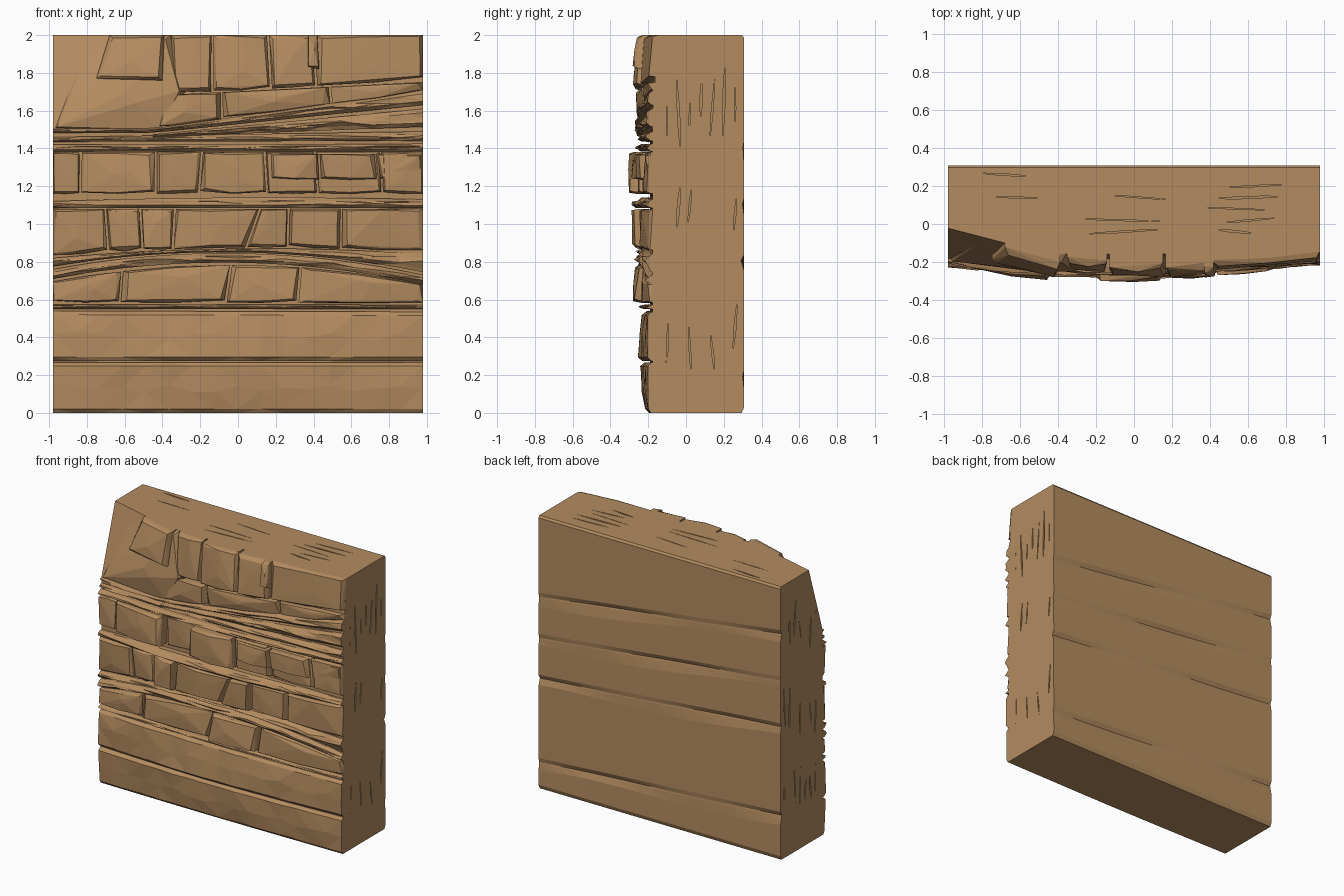
import bpy, bmesh, math, random

if "Cube" in bpy.data.objects:
    bpy.data.objects.remove(bpy.data.objects["Cube"])

random.seed(11)
W, H = 0.98, 2.0
rock = bpy.data.materials.new("sandstone")
rock.diffuse_color = (0.456, 0.262, 0.117, 1)
rock.use_nodes = True
rock.node_tree.nodes["Principled BSDF"].inputs["Base Color"].default_value = rock.diffuse_color
uni = random.uniform


def finish(name, bm):
    bmesh.ops.recalc_face_normals(bm, faces=bm.faces)
    me = bpy.data.meshes.new(name)
    bm.to_mesh(me)
    bm.free()
    ob = bpy.data.objects.new(name, me)
    bpy.context.collection.objects.link(ob)
    me.materials.append(rock)
    return ob


def hull(bm, pts):
    r = bmesh.ops.convex_hull(bm, input=[bm.verts.new(p) for p in pts])
    junk = [v for v in r["geom_interior"] if isinstance(v, bmesh.types.BMVert)]
    bmesh.ops.delete(bm, geom=junk, context="VERTS")


def loft(name, sections):
    bm = bmesh.new()
    rings = [[bm.verts.new(p) for p in s] for s in sections]
    n = len(rings[0])
    for a, b in zip(rings, rings[1:]):
        for i in range(n):
            bm.faces.new((a[i], a[(i + 1) % n], b[(i + 1) % n], b[i]))
    caps = [bm.faces.new(rings[0]), bm.faces.new(rings[-1][::-1])]
    bmesh.ops.triangulate(bm, faces=[f for f in bm.faces if f not in caps])
    return finish(name, bm)


# front surface: bulging in the middle, broken away at the upper left corner
def front(x, z, k, base=-0.203):
    bulge = 0.095 * (1 - abs((x + 0.1) / 1.09) ** 1.6)
    chip = -0.03 - 0.32 * (H - z) - 0.26 * (x + W)
    return max(base - k * bulge + 0.08 * max(0, z - 1.6), chip)


# core slab with stepped courses on the back
sections = []
for i in range(25):
    x = -W + 2 * W * i / 24
    t = (W - x) / (2 * W)
    sec = [(x, max(front(x, H * j / 20, 0.15, -0.185), -0.2) + 0.008, H * j / 20) for j in range(21)]
    sec += [(x, 0.297, H), (x, 0.308, H - 0.015)]
    for n, z in enumerate((1.40, 1.10, 0.80, 0.19)):
        z += (0.25 - 0.04 * n) * t
        g = 0.012 + 0.006 * math.sin(4 * x + 2 * n)
        sec += [(x, 0.307, z + 0.035), (x, 0.309 - g, z + 0.004),
                (x, 0.309 - g * 0.8, z - 0.006), (x, 0.306, z - 0.06 - 0.02 * math.sin(3 * x + n))]
    sec += [(x, 0.308, 0.03), (x, 0.295, 0)]
    sections.append(sec)
core = loft("core_slab", sections)

# narrow spindle cracks cut into the ends and the top
bm = bmesh.new()


def crack(x, y, z, along_x, length, width, depth=0.02):
    k = uni(-0.012, 0.012)
    pts = []
    for s, w in ((-1, 0.15), (-0.3, 1), (0.35, 0.8), (1, 0.1)):
        for d in (-depth, depth):
            for e in (-w * width, w * width):
                v = y + e + k * s
                pts.append((x + s * length, v, z + d) if along_x else (x + d, v, z + s * length))
    hull(bm, pts)


for n in range(7):
    y = -0.1 + 0.06 * n
    for m in range(3):
        for side in (-W, W):
            if random.random() < 0.7:
                crack(side, y, 0.42 + 0.6 * m + uni(-0.1, 0.1), False, uni(0.06, 0.18), uni(0.003, 0.007))
        if random.random() < 0.75 and (m > 0 or y > 0.1):
            crack(-0.6 + 0.6 * m + uni(-0.08, 0.08), y, H, True, uni(0.08, 0.2), uni(0.002, 0.006))
cutter = finish("crack_cutter", bm)
cutter.hide_render = True
cutter.hide_viewport = True
mod = core.modifiers.new("cracks", "BOOLEAN")
mod.operation = "DIFFERENCE"
mod.solver = "EXACT"
mod.object = cutter


# rock course across the width; low and high are heights as functions of x
def strip(name, low, high, k_low, k_high, rough=0.011, x0=-W, n=16):
    secs = []
    for i in range(n + 1):
        x = x0 + (W - x0) * i / n
        a, b = low(x), high(x)
        h = b - a
        c = min(0.02, h * 0.3)
        r = [uni(-rough, rough) for _ in range(4)]
        ya, yb = front(x, a, k_low), front(x, b, k_high)
        secs.append([(x, -0.1, a), (x, ya + 0.018, a), (x, ya + r[0], a + c),
                     (x, (ya + yb) / 2 - 0.004 + r[1], a + h * (0.5 + r[2] * 15)),
                     (x, yb + r[3], b - c), (x, yb + 0.022, b), (x, -0.1, b)])
    return loft(name, secs)


def line(a, b, arch=0.0):
    # height from a at the left to b at the right, raised by arch in the middle
    return lambda x: a + (b - a) * (x + W) / (2 * W) + arch * (1 - (x / W) ** 2)


def sweep(a, b):
    # level on the left, sweeping up to the right
    return lambda x: a + (b - a) * max(0, (x + 0.45) / 1.43)


strip("bottom_course", line(0, 0), line(.268, .268), 0.1, 0.4, 0.006)
strip("second_course", line(.275, .275), line(.54, .535), 0.5, 0.3, 0.006)
strip("lower_ledge", line(.55, .55), line(.575, .572), 0.4, 0.4)
strip("arched_ledge", line(.71, .68, .1), line(.76, .73, .1), 0.65, 0.55)
strip("upper_arched_ledge", line(.775, .745, .09), line(.82, .84, .04), 0.6, 0.4)
strip("middle_ledge", line(1.085, 1.085), line(1.12, 1.13, .015), 0.85, 0.6)
strip("upper_ledge", line(1.385, 1.385), line(1.42, 1.425), 0.6, 0.6)
strip("thin_upper_ledge", line(1.435, 1.44), line(1.46, 1.49), 0.55, 0.45)
strip("low_sweeping_bed", sweep(1.46, 1.515), sweep(1.475, 1.61), 0.55, 0.6, x0=-0.45)
strip("high_sweeping_bed", sweep(1.482, 1.63), sweep(1.505, 1.71), 0.6, 0.65)


# angular broken block: hull of a back ring, a rim and a jittered front ring
def block(name, poly, k, extra=0.0, rough=0.014, inset=0.1):
    b = bmesh.new()
    cx = sum(p[0] for p in poly) / len(poly)
    cz = sum(p[1] for p in poly) / len(poly)
    pts = []
    for x, z in poly:
        y = front(x, z, k) - extra
        u = uni(0.4, 1.6) * inset
        fx, fz = x + (cx - x) * u, z + (cz - z) * u
        pts += [(x, front(x, z, 0) + 0.1, z), (x, y + uni(0.012, 0.04), z),
                (fx, front(fx, fz, k) - extra + uni(-rough, rough), fz)]
    for _ in range(2):
        fx = cx + uni(-0.25, 0.25) * (max(p[0] for p in poly) - cx)
        fz = cz + uni(-0.4, 0.4) * (max(p[1] for p in poly) - cz)
        pts.append((fx, front(fx, fz, k) - extra - rough * 0.7, fz))
    hull(b, [(max(-W, min(W, x)), y, max(0, min(H, z))) for x, y, z in pts])
    return finish(name, b)


# row of blocks between slanting joints: (joint x, bulge factor of the block to its right)
def row(name, low, high, joints, slant, lift=0.0):
    lean = [0 if abs(x) >= W else uni(-slant, slant) for x, _ in joints]
    lean.append(0)
    ends = [x for x, _ in joints] + [W]
    for i, (x0, k) in enumerate(joints):
        x1 = ends[i + 1] - (0.012 if i + 1 < len(joints) else 0)
        mid = (x0 + x1) / 2
        poly = [(x0, low(x0) + uni(0, .015)), (mid, low(mid)), (x1, low(x1) + uni(0, .015)),
                (x1 + lean[i + 1], high(x1)), (mid, high(mid)), (x0 + lean[i], high(x0))]
        block(f"{name}_{i + 1}", poly, k, lift)


row("third_row_block", line(.585, .58), line(.695, .68, .095),
    [(-W, .5), (-.62, .45), (-.06, .75), (.32, .5)], 0.03)
row("fourth_row_block", line(.83, .85, .035), line(1.08, 1.08),
    [(-W, .65), (-.68, .4), (-.5, .75), (-.34, .65), (.05, .85), (.27, .45), (.55, .7)], 0.09)
row("fifth_row_block", line(1.16, 1.16), line(1.38, 1.38),
    [(-W, .2), (-.83, 1.0), (-.43, .1), (-.2, 1.0), (.16, .5), (.43, .4), (.77, .5)], 0.025)
row("fifth_row_cap", line(1.25, 1.23), line(1.375, 1.37),
    [(.18, .95), (.44, 1.0), (.75, .5)], 0.02)
row("top_row_block", lambda x: 1.7 + 0.06 * max(0, x + .1), line(H, H),
    [(-.34, .5), (-.13, .85), (.18, .95), (.42, .6)], 0.02)
row("sloping_bed_block", sweep(1.50, 1.70), sweep(1.68, 1.75), [(-.42, .55), (-.08, .65), (.5, .6)], 0.06)

# chipped top left: tall sloping slab, square block on it, corner splinter, small wedge
block("sloping_slab", [(-W, 1.5), (-.42, 1.5), (-.28, 1.7), (-.36, H), (-.79, H), (-.93, 1.62)], .55)
block("overhanging_block", [(-.75, 1.77), (-.4, 1.76), (-.39, H), (-.68, H)], .6, 0.045)
block("corner_splinter", [(-W, 1.48), (-.9, 1.55), (-.81, H), (-W, H)], .2, -0.012, 0.004)
block("narrow_wedge", [(.37, 1.83), (.43, 1.82), (.42, H), (.37, H)], .9, 0.025)
